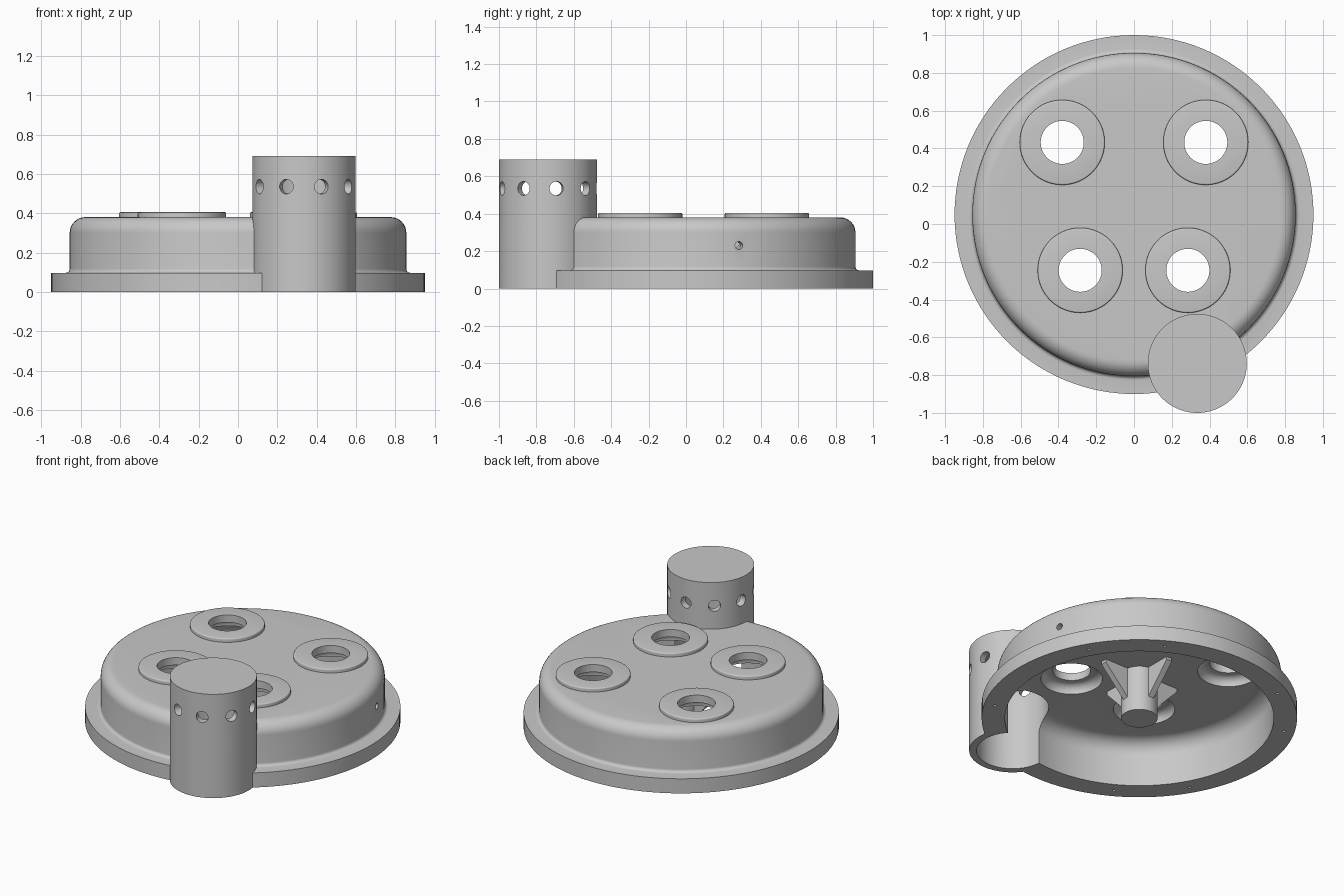
import bpy, bmesh, math
from mathutils import Matrix, Vector

cube = bpy.data.objects.get("Cube")
if cube:
    bpy.data.objects.remove(cube, do_unlink=True)

grey = bpy.data.materials.new("plain grey")
grey.use_nodes = True
colour = (0.58, 0.58, 0.58, 1)
grey.diffuse_color = colour
grey.node_tree.nodes["Principled BSDF"].inputs["Base Color"].default_value = colour

CENTRE = Vector((0, 0.05, 0))
TOWER = Vector((0.335, -0.738, 0))
TOWER_R = 0.262
WALL = 0.045
CEILING = 0.3


def add_object(name, bm):
    bmesh.ops.recalc_face_normals(bm, faces=bm.faces)
    mesh = bpy.data.meshes.new(name)
    bm.to_mesh(mesh)
    bm.free()
    mesh.materials.append(grey)
    obj = bpy.data.objects.new(name, mesh)
    bpy.context.collection.objects.link(obj)
    return obj


def arc(cx, cz, r, start, end, steps=8):
    """Rounded corner of a profile, angles in degrees."""
    angles = [math.radians(start + (end - start) * i / steps) for i in range(steps + 1)]
    return [(cx + r * math.cos(a), cz + r * math.sin(a)) for a in angles]


def lathe(name, profile, centre, segments=128):
    """Closed solid from a (radius, z) profile running bottom to top."""
    bm = bmesh.new()
    rings = []
    for r, z in profile:
        rings.append([bm.verts.new(centre + Vector((r * math.cos(t), r * math.sin(t), z)))
                      for t in (math.tau * i / segments for i in range(segments))])
    for low, high in zip(rings, rings[1:]):
        for i in range(segments):
            j = (i + 1) % segments
            bm.faces.new((low[i], low[j], high[j], high[i]))
    bm.faces.new(rings[0][::-1])
    bm.faces.new(rings[-1])
    return add_object(name, bm)


def cylinder(name, centre, r, z0, z1, segments=64):
    return lathe(name, [(r, z0), (r, z1)], centre, segments)


def radial_drill(name, centre, angle, r, z, inner, outer):
    """Cylinder lying along a horizontal radius."""
    bm = bmesh.new()
    place = (Matrix.Translation(centre + Vector((0, 0, z))) @ Matrix.Rotation(angle, 4, 'Z')
             @ Matrix.Translation(((inner + outer) / 2, 0, 0)) @ Matrix.Rotation(math.pi / 2, 4, 'Y'))
    bmesh.ops.create_cone(bm, cap_ends=True, segments=32, radius1=r, radius2=r,
                          depth=outer - inner, matrix=place)
    return add_object(name, bm)


def combine(target, tool, operation):
    mod = target.modifiers.new(tool.name, 'BOOLEAN')
    mod.operation, mod.solver, mod.object = operation, 'EXACT', tool
    bpy.context.view_layer.objects.active = target
    bpy.ops.object.modifier_apply(modifier=mod.name)
    bpy.data.objects.remove(tool, do_unlink=True)


def smooth(obj):
    bpy.ops.object.select_all(action='DESELECT')
    obj.select_set(True)
    bpy.context.view_layer.objects.active = obj
    bpy.ops.object.shade_smooth_by_angle(angle=math.radians(30))


# Flanged lid with rounded shoulder
profile = [(0.95, 0), (0.95, 0.097)] + arc(0.876, 0.117, 0.02, 270, 180, 5) + arc(0.776, 0.3, 0.08, 0, 90)
housing = lathe("housing", profile, CENTRE)

# Side tower and the four raised port rings with softened rims
combine(housing, cylinder("tower", TOWER, TOWER_R, 0, 0.69, 96), 'UNION')
ports = [Vector((side * x, y, 0)) for side in (-1, 1) for x, y in ((0.38, 0.432), (0.285, -0.245))]
for port in ports:
    ring = [(0.225, 0.34)] + arc(0.217, 0.397, 0.008, 0, 90, 4)
    combine(housing, lathe("port_ring", ring, port, 96), 'UNION')

# Hollow underside: main cavity and tower bore
cavity = [(0.81, -0.1)] + arc(0.71, CEILING - 0.1, 0.1, 0, 90)
combine(housing, lathe("cavity", cavity, CENTRE), 'DIFFERENCE')
combine(housing, cylinder("bore", TOWER, TOWER_R - WALL, -0.1, 0.69 - WALL, 96), 'DIFFERENCE')

# Ports with a rounded recess below
for port in ports:
    recess = [(0.185, 0.25), (0.185, CEILING)] + arc(0.135, CEILING + 0.005, 0.05, 0, 90, 6)
    combine(housing, lathe("recess", recess, port, 64), 'DIFFERENCE')
    combine(housing, cylinder("port", port, 0.114, 0.25, 0.5), 'DIFFERENCE')

# Ring of vents round the tower, and the single side hole in the lid
for k in range(9):
    combine(housing, radial_drill("vent", TOWER, math.radians(10 + 40 * k), 0.037, 0.535, 0.15, 0.32),
            'DIFFERENCE')
combine(housing, radial_drill("side_hole", CENTRE, math.radians(15.8), 0.021, 0.23, 0.75, 0.95), 'DIFFERENCE')

# Blind screw holes under the flange
for deg in (30, 60, 120, 150, 210, 240, 330):
    a = math.radians(deg)
    spot = CENTRE + 0.885 * Vector((math.cos(a), math.sin(a), 0))
    combine(housing, cylinder("screw_hole", spot, 0.009, -0.05, 0.06, 16), 'DIFFERENCE')
smooth(housing)

# Central post with four gussets
smooth(cylinder("centre_post", CENTRE, 0.11, 0, CEILING + 0.01))
for k in range(4):
    bm = bmesh.new()
    outline = [(0.08, 0.1), (0.11, 0.1), (0.28, CEILING - 0.02), (0.28, CEILING + 0.01), (0.08, CEILING + 0.01)]
    face = bm.faces.new([bm.verts.new((x, -0.02, z)) for x, z in outline])
    side = bmesh.ops.extrude_face_region(bm, geom=[face])["geom"]
    bmesh.ops.translate(bm, vec=(0, 0.04, 0), verts=[v for v in side if isinstance(v, bmesh.types.BMVert)])
    bm.transform(Matrix.Translation(CENTRE) @ Matrix.Rotation(k * math.pi / 2, 4, 'Z'))
    add_object("gusset", bm)
